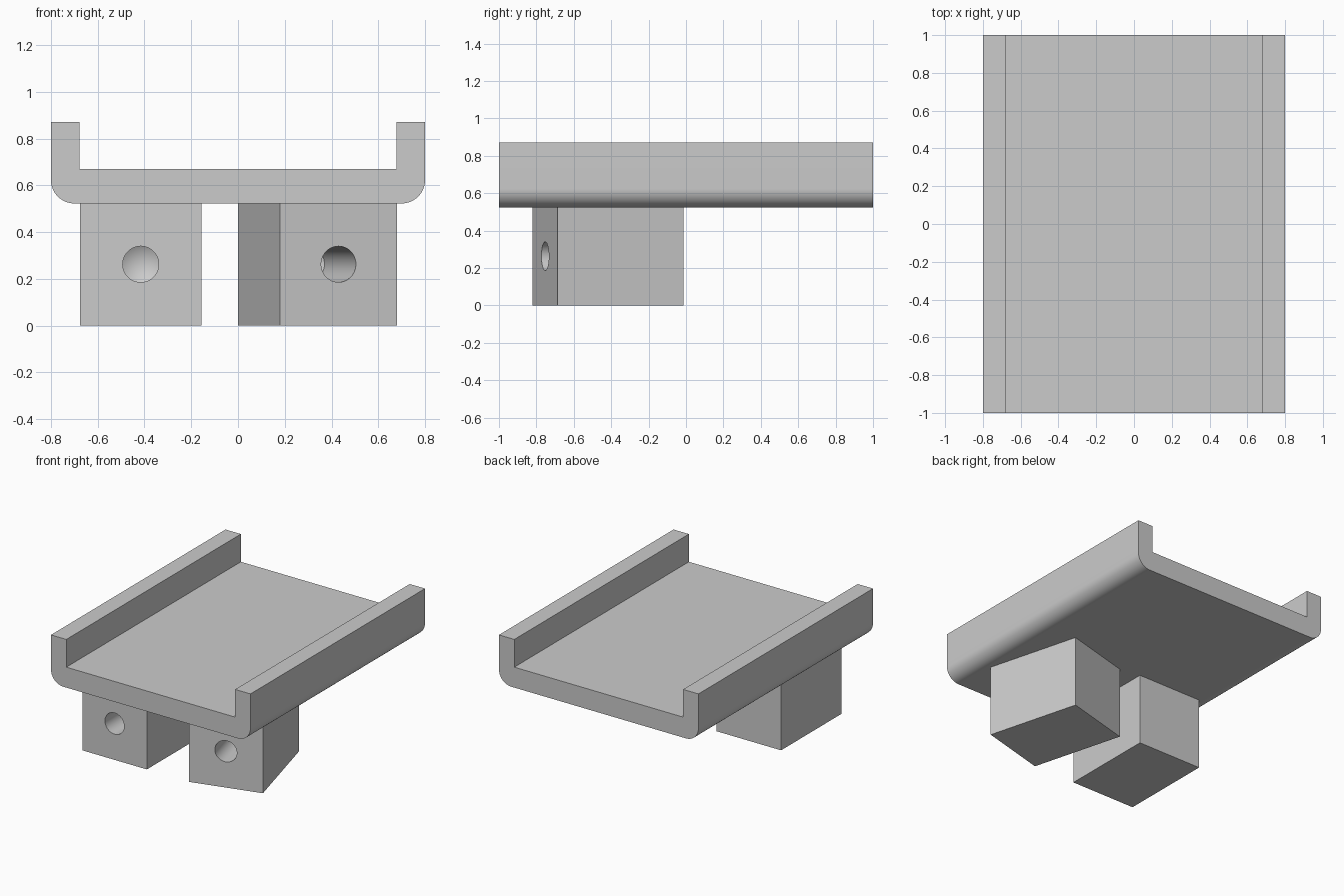
import bpy, bmesh
from math import sin, cos, pi, radians, tan
from mathutils import Matrix, Vector

cube = bpy.data.objects.get("Cube")
if cube:
    bpy.data.objects.remove(cube, do_unlink=True)

grey = bpy.data.materials.new("light_grey")
grey.use_nodes = True
GREY = (0.6, 0.6, 0.6, 1)
grey.diffuse_color = GREY
grey.node_tree.nodes["Principled BSDF"].inputs["Base Color"].default_value = GREY


def make_object(name, bm):
    bmesh.ops.recalc_face_normals(bm, faces=bm.faces)
    mesh = bpy.data.meshes.new(name)
    bm.to_mesh(mesh)
    bm.free()
    mesh.materials.append(grey)
    obj = bpy.data.objects.new(name, mesh)
    bpy.context.collection.objects.link(obj)
    return obj


def activate(obj):
    bpy.ops.object.select_all(action='DESELECT')
    obj.select_set(True)
    bpy.context.view_layer.objects.active = obj


def smooth(obj):
    activate(obj)
    bpy.ops.object.shade_smooth_by_angle(angle=radians(30))


BOTTOM, FLOOR, TOP = 0.523, 0.671, 0.872
HALF_W, INNER, RADIUS = 0.8, 0.677, 0.1

# Channel tray: half a profile, mirrored, then extruded along its length
half = [(INNER, FLOOR), (INNER, TOP), (HALF_W, TOP)]
for i in range(17):
    a = -pi / 2 * i / 16
    half.append((HALF_W - RADIUS + RADIUS * cos(a), BOTTOM + RADIUS + RADIUS * sin(a)))
profile = half + [(-x, z) for x, z in reversed(half)]
bm = bmesh.new()
face = bm.faces.new([bm.verts.new((x, -1, z)) for x, z in profile])
ext = bmesh.ops.extrude_face_region(bm, geom=[face])
bmesh.ops.translate(bm, vec=(0, 2, 0),
                    verts=[v for v in ext["geom"] if isinstance(v, bmesh.types.BMVert)])
smooth(make_object("channel_tray", bm))

# Support blocks, each with a blind drilled hole ending in a cone
WIDTH, DEPTH = 0.518, 0.695
HOLE_R, HOLE_DEPTH, HOLE_Z = 0.077, 0.52, 0.263


def drill():
    tip = HOLE_R / tan(radians(59))
    bm = bmesh.new()
    points = [(0, -0.1), (HOLE_R, -0.1), (HOLE_R, HOLE_DEPTH), (0, HOLE_DEPTH + tip)]
    verts = [bm.verts.new((r, y, HOLE_Z)) for r, y in points]
    for v in verts:
        v.co.z = HOLE_Z
    edges = [bm.edges.new(pair) for pair in zip(verts, verts[1:])]
    bmesh.ops.spin(bm, geom=verts + edges, cent=(0, 0, HOLE_Z), axis=(0, 1, 0),
                   angle=2 * pi, steps=48, use_duplicate=False)
    bmesh.ops.remove_doubles(bm, verts=bm.verts, dist=1e-4)
    return make_object("hole_cutter", bm)


def support_block(name, x, y, angle):
    """Front face centre sits at x, y; angle turns the block about z."""
    bm = bmesh.new()
    bmesh.ops.create_cube(bm, size=1, matrix=Matrix.Translation((0, DEPTH / 2, BOTTOM / 2))
                          @ Matrix.Diagonal((WIDTH, DEPTH, BOTTOM, 1)))
    block = make_object(name, bm)
    cutter = drill()
    cutter.hide_render = True
    cut = block.modifiers.new("drilled_hole", 'BOOLEAN')
    cut.operation, cut.solver, cut.object = 'DIFFERENCE', 'EXACT', cutter
    activate(block)
    bpy.ops.object.modifier_apply(modifier=cut.name)
    bpy.data.objects.remove(cutter, do_unlink=True)
    block.data.transform(Matrix.Translation(Vector((x, y, 0))) @ Matrix.Rotation(angle, 4, 'Z'))
    smooth(block)


support_block("right_support_block", -0.416, -0.82, 0)
support_block("left_support_block", 0.43, -0.753, radians(15))
